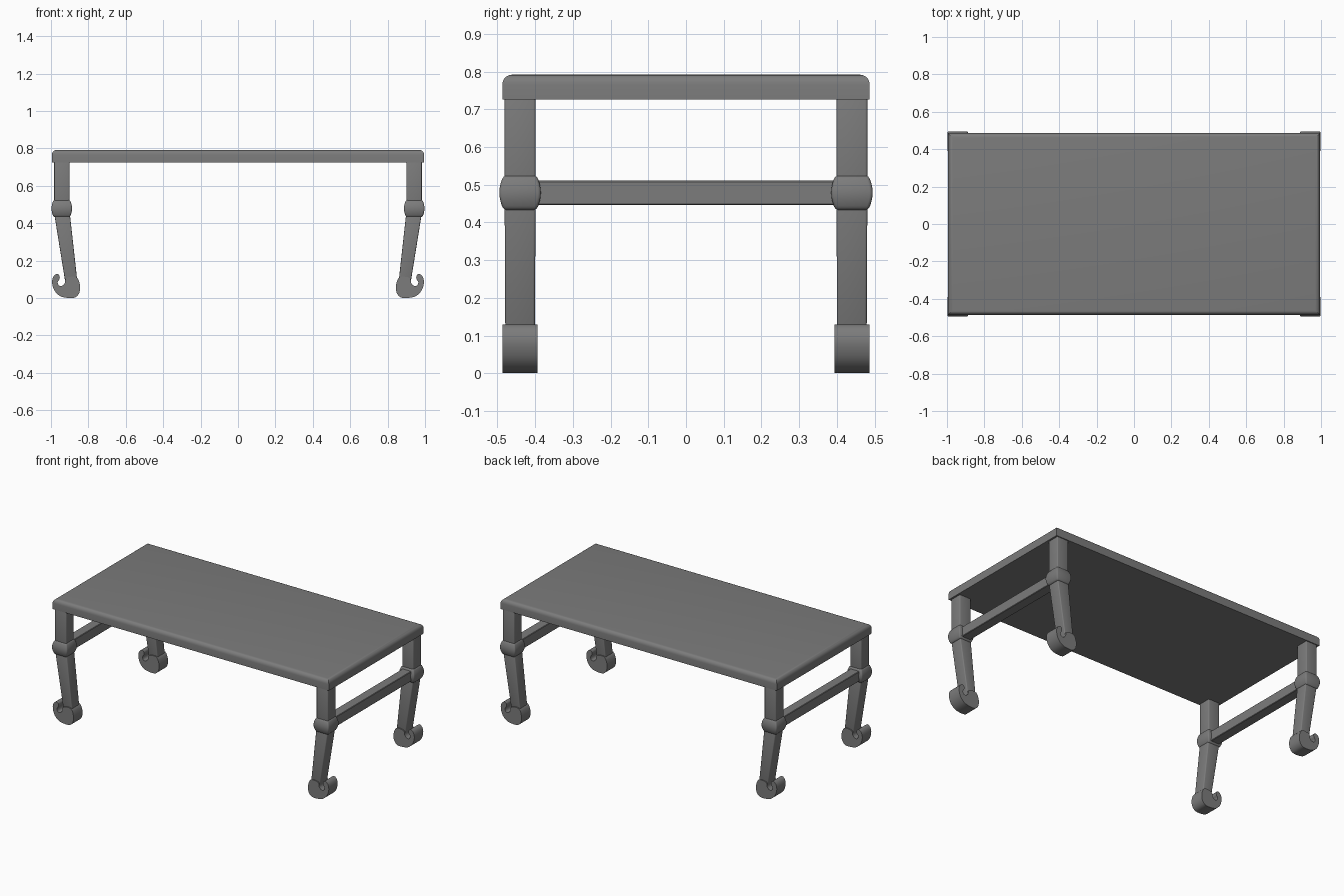
import bpy, bmesh
from mathutils import Vector

if "Cube" in bpy.data.objects:
    bpy.data.objects.remove(bpy.data.objects["Cube"])

GREY = bpy.data.materials.new("dark_grey")
GREY.diffuse_color = (0.2, 0.2, 0.2, 1)
GREY.use_nodes = True
GREY.node_tree.nodes["Principled BSDF"].inputs["Base Color"].default_value = GREY.diffuse_color


def finish(name, bm, bevel, mirror=(False, False), segments=3):
    bmesh.ops.recalc_face_normals(bm, faces=bm.faces)
    mesh = bpy.data.meshes.new(name)
    bm.to_mesh(mesh)
    bm.free()
    mesh.materials.append(GREY)
    ob = bpy.data.objects.new(name, mesh)
    bpy.context.collection.objects.link(ob)
    if bevel:
        b = ob.modifiers.new("bevel", 'BEVEL')
        b.width, b.segments = bevel, segments
        b.limit_method, b.angle_limit = 'ANGLE', 0.9
    if any(mirror):
        m = ob.modifiers.new("mirror", 'MIRROR')
        m.use_axis = (mirror[0], mirror[1], False)
        m.use_mirror_merge = False
    bpy.ops.object.select_all(action='DESELECT')
    bpy.context.view_layer.objects.active = ob
    ob.select_set(True)
    bpy.ops.object.convert(target='MESH')
    bpy.ops.object.shade_smooth_by_angle(angle=0.6)
    return ob


def loft(rings):
    """Stack of rectangles: (centre x, centre y, half x, half y, z)."""
    bm = bmesh.new()
    loops = [[bm.verts.new((x + sx * hx, y + sy * hy, z))
              for sx, sy in ((-1, -1), (1, -1), (1, 1), (-1, 1))]
             for x, y, hx, hy, z in rings]
    for a, b in zip(loops, loops[1:]):
        for i in range(4):
            j = (i + 1) % 4
            bm.faces.new((a[i], a[j], b[j], b[i]))
    bm.faces.new(loops[0])
    bm.faces.new(loops[-1])
    return bm


def smooth_loop(pts, steps=4):
    """Catmull-Rom samples through a closed profile."""
    out, n = [], len(pts)
    for i in range(n):
        p0, p1, p2, p3 = (Vector(pts[(i + k) % n]) for k in (-1, 0, 1, 2))
        for s in range(steps):
            t = s / steps
            out.append(0.5 * (2 * p1 + (p2 - p0) * t
                              + (2 * p0 - 5 * p1 + 4 * p2 - p3) * t * t
                              + (3 * p1 - p0 - 3 * p2 + p3) * t ** 3))
    return out


LX, LY = 0.942, 0.44
ALL = (True, True)

# Table top: rounded upper rim and corners, flat underside
bm = loft([(0, 0, 0.995, 0.487, 0.726), (0, 0, 0.995, 0.487, 0.792)])
rim = [e for e in bm.edges if min(v.co.z for v in e.verts) > 0.75]
bmesh.ops.bevel(bm, geom=rim, offset=0.026, segments=5, profile=0.5,
                affect='EDGES')
finish("table_top", bm, 0.0)

# Upper legs
finish("upper_legs", loft([(LX, LY, 0.041, 0.041, 0.46),
                           (LX, LY, 0.041, 0.041, 0.74)]), 0.006, ALL)

# Lower legs, tapered and slanting inward
finish("lower_legs", loft([(0.889, LY, 0.032, 0.039, 0.07),
                           (LX, LY, 0.042, 0.041, 0.46)]), 0.006, ALL)

# Bulging knee joints
rings = []
for i in range(9):
    t = i / 4 - 1
    h = 0.055 - 0.012 * t * t
    rings.append((LX, LY, h, h, 0.479 + 0.046 * t))
finish("knee_joints", loft(rings), 0.008, ALL)

# Side stretchers between the knees
finish("stretchers", loft([(LX, 0, 0.032, LY, 0.446),
                           (LX, 0, 0.032, LY, 0.511)]), 0.003, (True, False), 1)

# Hooked scroll feet, curling outward
profile = [(0.865, 0.112), (0.845, 0.07), (0.848, 0.03), (0.870, 0.004),
           (0.91, 0.001), (0.95, 0.010), (0.980, 0.038), (0.994, 0.08),
           (0.988, 0.113), (0.970, 0.129), (0.955, 0.121), (0.954, 0.102),
           (0.964, 0.086), (0.958, 0.068), (0.941, 0.066), (0.926, 0.080),
           (0.917, 0.108)]
bm = bmesh.new()
face = bm.faces.new([bm.verts.new((p.x, 0.394, p.y))
                     for p in smooth_loop(profile)])
ext = bmesh.ops.extrude_face_region(bm, geom=[face], use_keep_orig=True)
bmesh.ops.translate(bm, vec=(0, 0.092, 0),
                    verts=[v for v in ext["geom"]
                           if isinstance(v, bmesh.types.BMVert)])
finish("scroll_feet", bm, 0.0, ALL)
